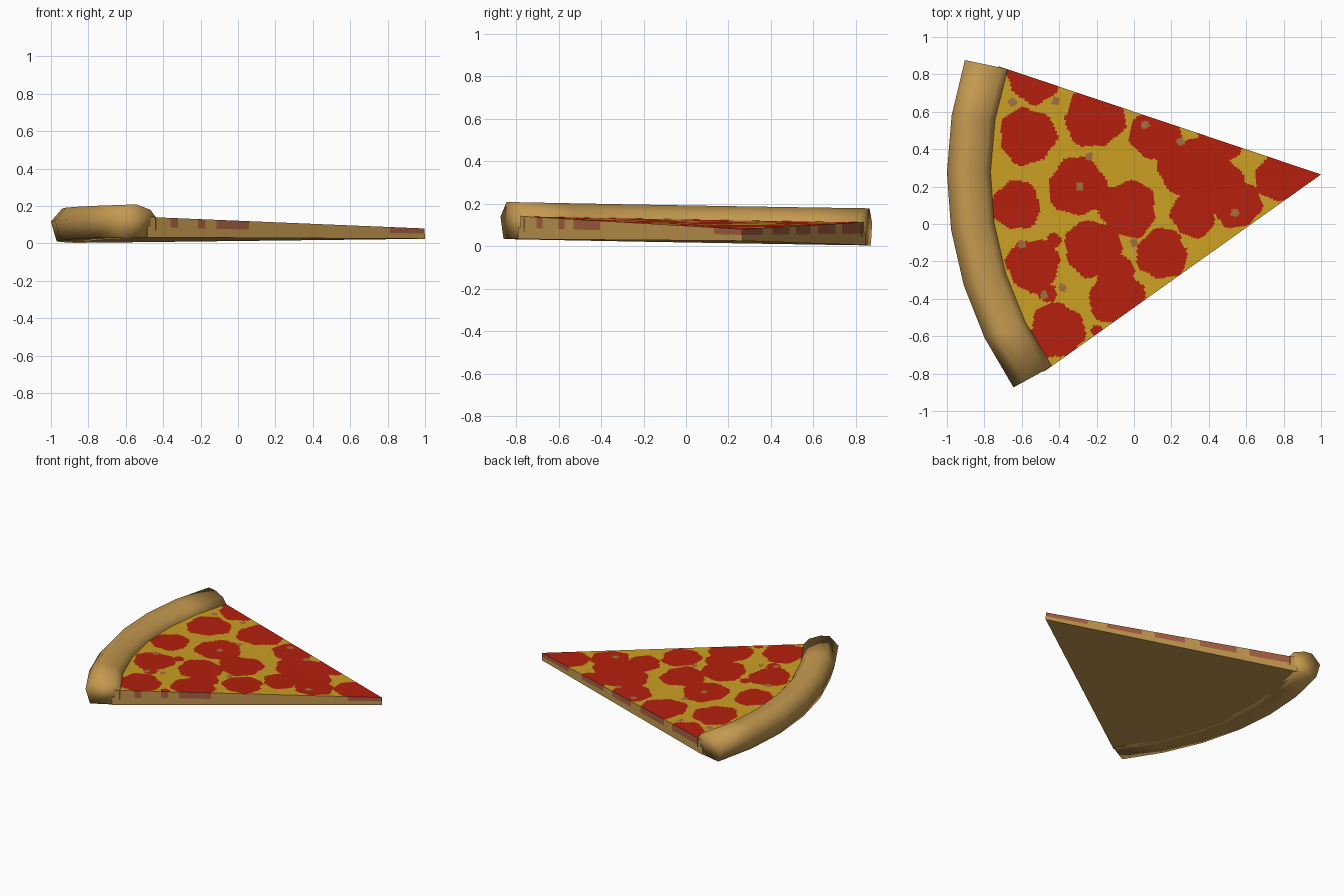
import bpy, bmesh, math

if "Cube" in bpy.data.objects:
    bpy.data.objects.remove(bpy.data.objects["Cube"])

TIP_X, TIP_Y = 1.0, 0.265
START, END = math.radians(161.45), math.radians(215.45)
INNER = 1.77


def material(name, rgb):
    mat = bpy.data.materials.new(name)
    mat.use_nodes = True
    mat.diffuse_color = (*rgb, 1)
    bsdf = mat.node_tree.nodes["Principled BSDF"]
    bsdf.inputs["Base Color"].default_value = (*rgb, 1)
    bsdf.inputs["Roughness"].default_value = 0.8
    return mat


crust_tan = material("crust tan", (0.56, 0.32, 0.08))
cheese_yellow = material("cheese yellow", (0.60, 0.35, 0.017))
sausage_red = material("sausage red", (0.46, 0.014, 0.004))
cut_red = material("cut side red", (0.40, 0.12, 0.055))
herb_brown = material("speck brown", (0.36, 0.16, 0.05))


def place(radius, angle, height):
    """Polar position around the tip, on the slightly tilted underside plane."""
    x = TIP_X + radius * math.cos(angle)
    y = TIP_Y + radius * math.sin(angle)
    return x, y, 0.023 + 0.0063 * x - 0.0165 * y + height


def thickness(radius):
    return 0.055 + 0.052 * radius / INNER


def sweep_angle(t):
    return START + (END - START) * t


def finish(name, bm, mats, smooth=False):
    bmesh.ops.recalc_face_normals(bm, faces=bm.faces)
    mesh = bpy.data.meshes.new(name)
    bm.to_mesh(mesh)
    bm.free()
    for mat in mats:
        mesh.materials.append(mat)
    for poly in mesh.polygons:
        poly.use_smooth = smooth
    obj = bpy.data.objects.new(name, mesh)
    bpy.context.collection.objects.link(obj)
    return obj


# Baked rim: rounded profile (radius, height) swept along the arc
profile = [(1.80, 0), (1.97, 0), (2.0, 0.105), (1.94, 0.174), (1.88, 0.174),
           (1.80, 0.147), (1.767, 0.107), (1.767, 0.04)]
SEGMENTS = 6
bm = bmesh.new()
rings = []
for i in range(SEGMENTS + 1):
    ring = []
    for radius, height in profile:
        # the ends narrow a little towards the outside
        squeeze = 1 - 0.028 * (radius - INNER) / 0.23
        t = 0.5 + (i / SEGMENTS - 0.5) * squeeze
        ring.append(bm.verts.new(place(radius, sweep_angle(t), height)))
    rings.append(ring)
for a, b in zip(rings, rings[1:]):
    for j in range(len(profile)):
        k = (j + 1) % len(profile)
        bm.faces.new((a[j], a[k], b[k], b[j]))
bm.faces.new(rings[0])
bm.faces.new(rings[-1])
finish("crust_rim", bm, [crust_tan], smooth=True)

# Dough base: thin wedge under the topping
bm = bmesh.new()
layers = []
for share in (0, 0.5):
    loop = [bm.verts.new(place(0, START, thickness(0) * share))]
    for i in range(SEGMENTS + 1):
        loop.append(bm.verts.new(place(1.82, sweep_angle(i / SEGMENTS),
                                       thickness(1.82) * share)))
    bm.faces.new(loop)
    layers.append(loop)
low, high = layers
for i in range(len(low)):
    k = (i + 1) % len(low)
    bm.faces.new((low[i], low[k], high[k], high[i]))
finish("dough_base", bm, [crust_tan])

# Sausage slices (x, y, radius) and small specks (x, y)
slices = [(-.53, .8, .15), (-.57, .47, .15), (-.21, .57, .16), (-.3, .2, .155),
          (-.63, .1, .13), (-.03, .08, .15), (-.54, -.22, .14), (-.22, -.13, .15),
          (-.41, -.57, .145), (-.09, -.39, .15), (.15, -.16, .135), (.12, .48, .14),
          (.29, .3, .16), (.47, .46, .13), (.55, .11, .13), (.46, .22, .13),
          (.78, .25, .13), (.92, .27, .12), (.32, .05, .12), (-.1, -.26, .1),
          (-.16, .14, .07), (-.43, -.09, .04), (-.2, -.57, .03), (-.46, -.37, .05)]
specks = [(-.65, .65), (-.42, .66), (-.24, .36), (-.29, .2), (.06, .53), (.25, .44),
          (-.6, -.11), (-.38, -.34), (-.48, -.38), (0, -.1), (.54, .06)]


def on_slice(x, y):
    for i, (cx, cy, size) in enumerate(slices):
        a = math.atan2(y - cy, x - cx)
        wobble = 1 + 0.05 * math.sin(3 * a + i) + 0.04 * math.sin(7 * a + 2 * i)
        if math.hypot(x - cx, y - cy) < size * wobble:
            return True
    return False


def on_speck(x, y):
    return any(math.hypot(x - cx, y - cy) < 0.022 for cx, cy in specks)


# Topping: fine fan-shaped grid, each face coloured by where it lies
ROWS, COLS = 150, 140
bm = bmesh.new()
grid = []
for r in range(ROWS + 1):
    radius = 0.002 + 1.8 * r / ROWS
    grid.append([bm.verts.new(place(radius, sweep_angle(c / COLS), thickness(radius)))
                 for c in range(COLS + 1)])
for r in range(ROWS):
    for c in range(COLS):
        face = bm.faces.new((grid[r][c], grid[r + 1][c],
                             grid[r + 1][c + 1], grid[r][c + 1]))
        mid = face.calc_center_median()
        if on_speck(mid.x, mid.y):
            face.material_index = 2
        elif on_slice(mid.x, mid.y):
            face.material_index = 1

# Cut sides of the topping, going down to the dough
for c in (0, COLS):
    lower = []
    for r in range(ROWS + 1):
        radius = 0.002 + 1.8 * r / ROWS
        lower.append(bm.verts.new(place(radius, sweep_angle(c / COLS),
                                        thickness(radius) * 0.5)))
    for r in range(ROWS):
        face = bm.faces.new((grid[r][c], grid[r + 1][c], lower[r + 1], lower[r]))
        mid = face.calc_center_median()
        face.material_index = 3 if on_slice(mid.x, mid.y) else 4
finish("topping", bm, [cheese_yellow, sausage_red, herb_brown, cut_red, crust_tan])
